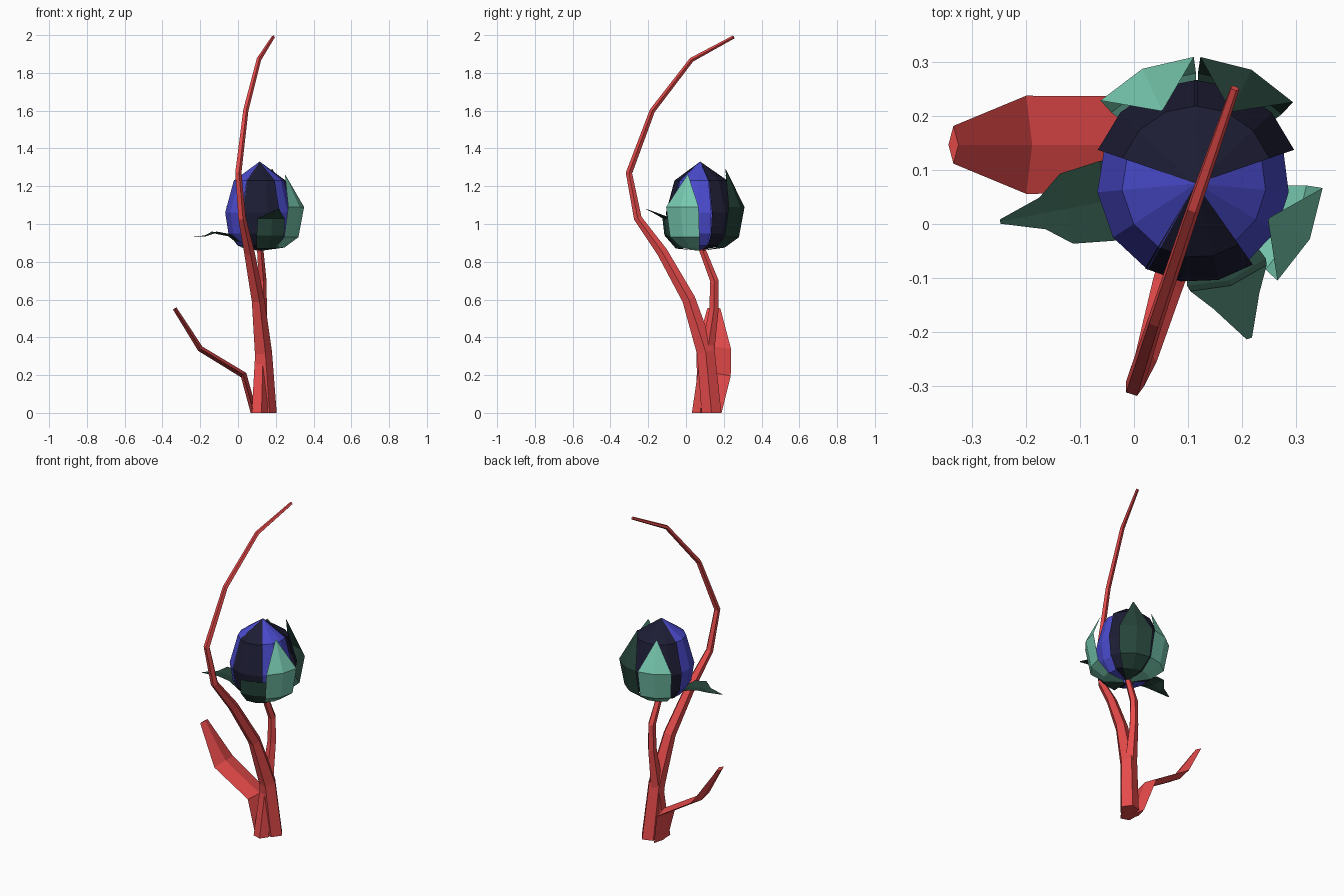
import bpy
from math import radians, sin, cos, pi
from mathutils import Vector

if "Cube" in bpy.data.objects:
    bpy.data.objects.remove(bpy.data.objects["Cube"])


def material(name, r, g, b):
    m = bpy.data.materials.new(name)
    m.diffuse_color = (r, g, b, 1)
    m.use_nodes = True
    m.node_tree.nodes["Principled BSDF"].inputs["Base Color"].default_value = m.diffuse_color
    return m


RED = material("stem red", 0.80, 0.07, 0.07)
BLUE = material("petal blue", 0.07, 0.07, 0.62)
NAVY = material("petal navy", 0.012, 0.012, 0.035)
MINT = material("sepal light green", 0.18, 0.57, 0.42)
GREEN = material("sepal dark green", 0.02, 0.06, 0.043)


def add(name, verts, faces, mat):
    me = bpy.data.meshes.new(name)
    me.from_pydata(verts, [], faces)
    me.materials.append(mat)
    ob = bpy.data.objects.new(name, me)
    bpy.context.collection.objects.link(ob)
    return ob


def tube(name, rows, sides, ref, mat):
    """Tapered tube through rows of (x, y, z, radius along ref, other radius)."""
    pts = [Vector(r[:3]) for r in rows]
    n = len(pts)
    verts, faces = [], []
    for i, r in enumerate(rows):
        t = (pts[min(i + 1, n - 1)] - pts[max(i - 1, 0)]).normalized()
        if i == 0:
            t = Vector((0, 0, 1))          # flat foot on the ground
        u = (ref - t * ref.dot(t)).normalized()
        v = t.cross(u)
        for k in range(sides):
            a = 2 * pi * k / sides
            verts.append(pts[i] + u * r[3] * cos(a) + v * r[4] * sin(a))
    for i in range(n - 1):
        for k in range(sides):
            k2 = (k + 1) % sides
            faces.append((i * sides + k, i * sides + k2,
                          (i + 1) * sides + k2, (i + 1) * sides + k))
    faces.append(tuple(reversed(range(sides))))
    faces.append(tuple(range((n - 1) * sides, n * sides)))
    return add(name, verts, faces, mat)


CX, CY = 0.115, 0.075                      # flower axis


def sheet(name, azimuth, rows, cols, mat, curved=True):
    """Petal patch: rows of (radius, z, half angle in degrees) when curved,
    or (radius, z, half width) with a shallow keel when not."""
    verts, faces = [], []
    for r, z, w in rows:
        for c in range(cols):
            s = 2 * c / (cols - 1) - 1
            if curved:
                a = radians(azimuth + s * w)
                x, y = r * cos(a), r * sin(a)
            else:
                a = radians(azimuth)
                x = r * cos(a) - s * w * sin(a)
                y = r * sin(a) + s * w * cos(a)
                z_off = 0.15 * w * abs(s)
            verts.append((CX + x, CY + y, z if curved else z + z_off))
    for i in range(len(rows) - 1):
        for c in range(cols - 1):
            a = i * cols + c
            faces.append((a, a + 1, a + cols + 1, a + cols))
    ob = add(name, verts, faces, mat)
    return ob


# tall curling stem
stem = [(.15, .135, 0, .055), (.13, .105, .32, .05), (.103, .015, .6, .037),
        (.058, -.125, .85, .03), (.02, -.255, 1.03, .022), (.0, -.302, 1.27, .018),
        (.04, -.178, 1.6, .015), (.11, .03, 1.87, .013), (.187, .252, 1.99, .009)]
tube("tall_stem", [p + (p[3],) for p in stem], 5, Vector((1, 0, 0)), RED)

# stem carrying the flower
stalk = [(.11, .075, 0, .046), (.122, .115, .33, .037), (.127, .148, .55, .026),
         (.128, .15, .7, .023), (.115, .08, .88, .018)]
tube("flower_stem", [p + (p[3],) for p in stalk], 5, Vector((1, 0, 0)), RED)

# flat ground leaf with a diamond section
leaf = [(.085, .118, 0, .07, .018), (.03, .147, .2, .09, .018),
        (-.2, .147, .34, .091, .016), (-.335, .147, .553, .035, .011)]
tube("ground_leaf", leaf, 4, Vector((0, 1, 0)), RED)

# bud: five petals meeting at the tip
profile = [(.02, .865), (.115, .885), (.163, .95), (.18, 1.06), (.135, 1.23), (.001, 1.33)]
petals = [("front_petal", 272, 33, 1.02, NAVY), ("right_petal", 342, 38, .96, BLUE),
          ("back_right_petal", 55, 36, 1.07, NAVY), ("back_left_petal", 125, 36, 1.07, NAVY),
          ("left_petal", 199, 42, 1.02, BLUE)]
for name, az, half, k, mat in petals:
    sheet(name, az, [(r * k, z, half) for r, z in profile], 4, mat)

# sepals hugging the bud
hug = [(.02, .86, 30), (.13, .875, 24), (.205, .93, 25), (.235, 1.09, 24), (.15, 1.26, 1)]
sheet("back_left_sepal", 115, hug, 3, MINT)
sheet("right_sepal", -26, hug, 3, MINT)
sheet("back_right_sepal", 64, hug[:4] + [(.15, 1.29, 1)], 3, GREEN)

# sepals folding outwards
sheet("front_sepal", 289, [(.02, .86, 30), (.13, .87, 27), (.19, .94, 24),
                           (.2, 1.03, 22), (.235, 1.05, 11), (.304, 1.08, 1)], 3, GREEN)
sheet("left_sepal", 191, [(.02, .86, .03), (.11, .89, .075), (.17, .935, .075),
                          (.245, .95, .066), (.29, .935, .03), (.37, .93, .004)],
      3, GREEN, curved=False)
